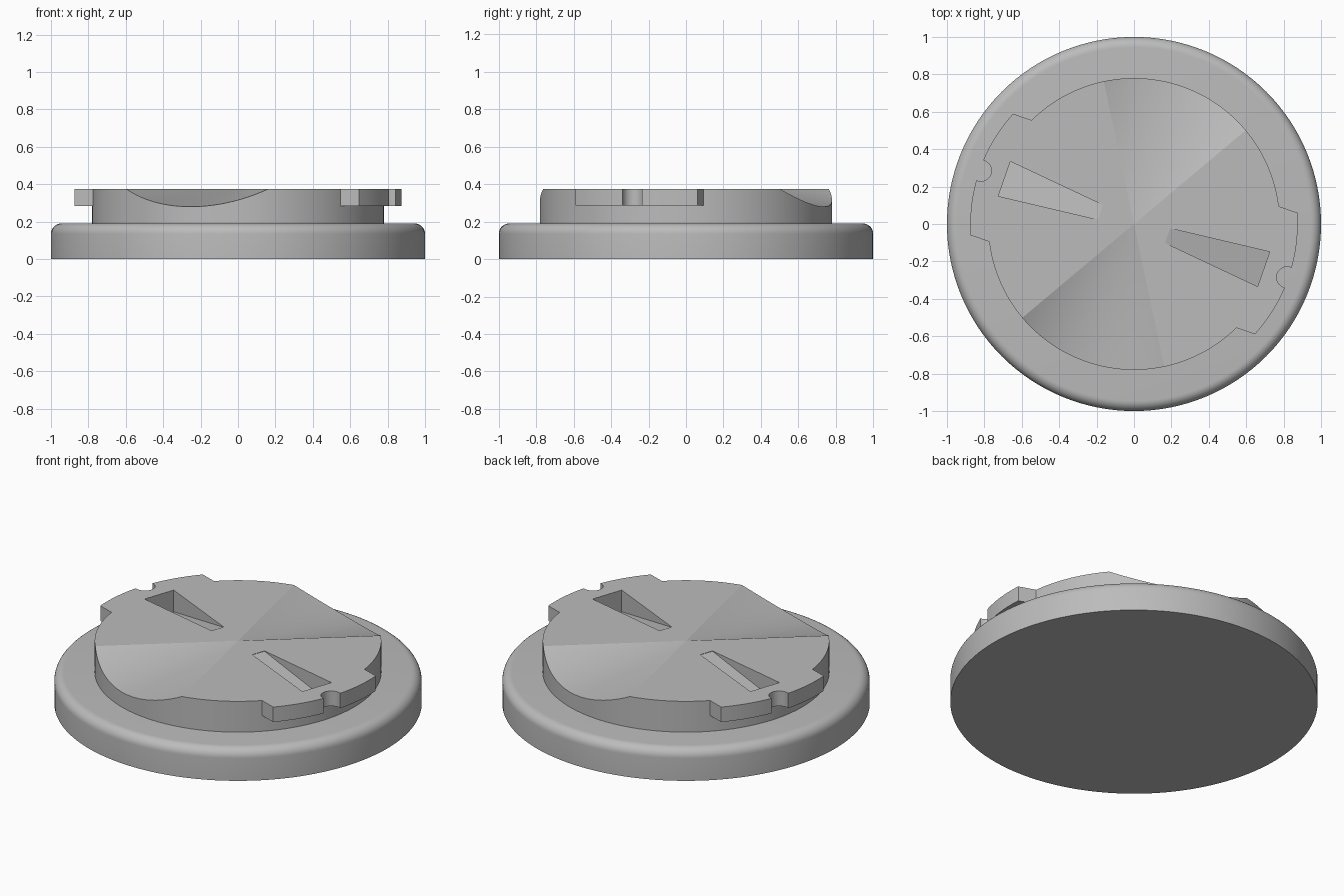
import bpy, bmesh, math
from mathutils import Matrix

if "Cube" in bpy.data.objects:
    bpy.data.objects.remove(bpy.data.objects["Cube"])

LUG_ANGLE = math.radians(160.8)   # axis of one lug and slot; the other is opposite
TOP, R = 0.375, 0.78

grey = bpy.data.materials.new("grey_plastic")
grey.diffuse_color = (0.5, 0.5, 0.5, 1)
grey.use_nodes = True
grey.node_tree.nodes["Principled BSDF"].inputs["Base Color"].default_value = grey.diffuse_color


def make(name, bm):
    bmesh.ops.remove_doubles(bm, verts=bm.verts, dist=1e-5)
    bmesh.ops.recalc_face_normals(bm, faces=bm.faces)
    me = bpy.data.meshes.new(name)
    bm.to_mesh(me)
    bm.free()
    me.materials.append(grey)
    ob = bpy.data.objects.new(name, me)
    bpy.context.collection.objects.link(ob)
    return ob


def select(ob):
    bpy.ops.object.select_all(action='DESELECT')
    ob.select_set(True)
    bpy.context.view_layer.objects.active = ob


def smooth(ob, angle=20):
    select(ob)
    bpy.ops.object.shade_smooth_by_angle(angle=math.radians(angle))


# round base with a filleted top rim
bm = bmesh.new()
f = 0.055
prof = [(0, 0), (1, 0)]
for i in range(9):
    a = math.radians(90 * i / 8)
    prof.append((1 - f + f * math.cos(a), 0.19 - f + f * math.sin(a)))
prof.append((0, 0.19))
vs = [bm.verts.new((r, 0, z)) for r, z in prof]
es = [bm.edges.new(p) for p in zip(vs, vs[1:])]
bmesh.ops.spin(bm, geom=vs + es, cent=(0, 0, 0), axis=(0, 0, 1),
               angle=math.tau, steps=128)
base = make("base", bm)
smooth(base, 30)


# raised disc with two scoops that deepen towards the rim
def rim_height(deg):
    t = ((deg % 180) - 71) / 31
    return TOP - 0.095 * max(0, 1 - t * t)


bm = bmesh.new()
centre_top = bm.verts.new((0, 0, TOP))
low, high = [], []
for d in range(0, 360, 2):
    x, y = R * math.cos(math.radians(d)), R * math.sin(math.radians(d))
    low.append(bm.verts.new((x, y, 0.18)))
    high.append(bm.verts.new((x, y, rim_height(d))))
n = len(low)
for i in range(n):
    j = (i + 1) % n
    bm.faces.new((low[i], low[j], high[j], high[i]))
    bm.faces.new((centre_top, high[i], high[j]))
bm.faces.new(low[::-1])
disc = make("raised_disc", bm)

# wedge slots with floors that ramp down outwards
for k in range(2):
    bm = bmesh.new()
    rings = []
    for r, w, floor in ((0.19, 0.041, TOP - 0.002), (0.734, 0.098, 0.245)):
        rings.append([bm.verts.new(p) for p in
                      ((r, -w, floor), (r, w, floor), (r, w, 0.5), (r, -w, 0.5))])
    a, b = rings
    bm.faces.new(a)
    bm.faces.new(b[::-1])
    for i in range(4):
        j = (i + 1) % 4
        bm.faces.new((a[i], b[i], b[j], a[j]))
    bm.transform(Matrix.Rotation(LUG_ANGLE + k * math.pi, 4, 'Z'))
    cutter = make("slot_cutter", bm)
    cutter.hide_render = True
    select(disc)
    mod = disc.modifiers.new("slot", 'BOOLEAN')
    mod.operation, mod.solver, mod.object = 'DIFFERENCE', 'EXACT', cutter
    bpy.ops.object.modifier_apply(modifier=mod.name)
    bpy.data.objects.remove(cutter)
smooth(disc)


# locking lugs with parallel ends and a round notch in the outer edge
def arc(r, y0, y1, steps):
    a0, a1 = math.asin(y0 / r), math.asin(y1 / r)
    return [(r * math.cos(a0 + (a1 - a0) * i / steps),
             r * math.sin(a0 + (a1 - a0) * i / steps)) for i in range(steps + 1)]


HALF, NOTCH, OUT = 0.344, 0.056, 0.875
outline = arc(OUT, -HALF, -NOTCH, 12)
for i in range(13):
    t = math.radians(-90 - 180 * i / 12)
    outline.append((0.866 + NOTCH * math.cos(t), NOTCH * math.sin(t)))
outline += arc(OUT, NOTCH, HALF, 12) + arc(R - 0.006, HALF, -HALF, 24)

for k, name in enumerate(("left_lug", "right_lug")):
    bm = bmesh.new()
    face = bm.faces.new([bm.verts.new((x, y, 0.285)) for x, y in outline])
    ext = bmesh.ops.extrude_face_region(bm, geom=[face])
    up = [v for v in ext["geom"] if isinstance(v, bmesh.types.BMVert)]
    bmesh.ops.translate(bm, verts=up, vec=(0, 0, TOP - 0.285))
    bm.transform(Matrix.Rotation(LUG_ANGLE + k * math.pi, 4, 'Z'))
    smooth(make(name, bm))
